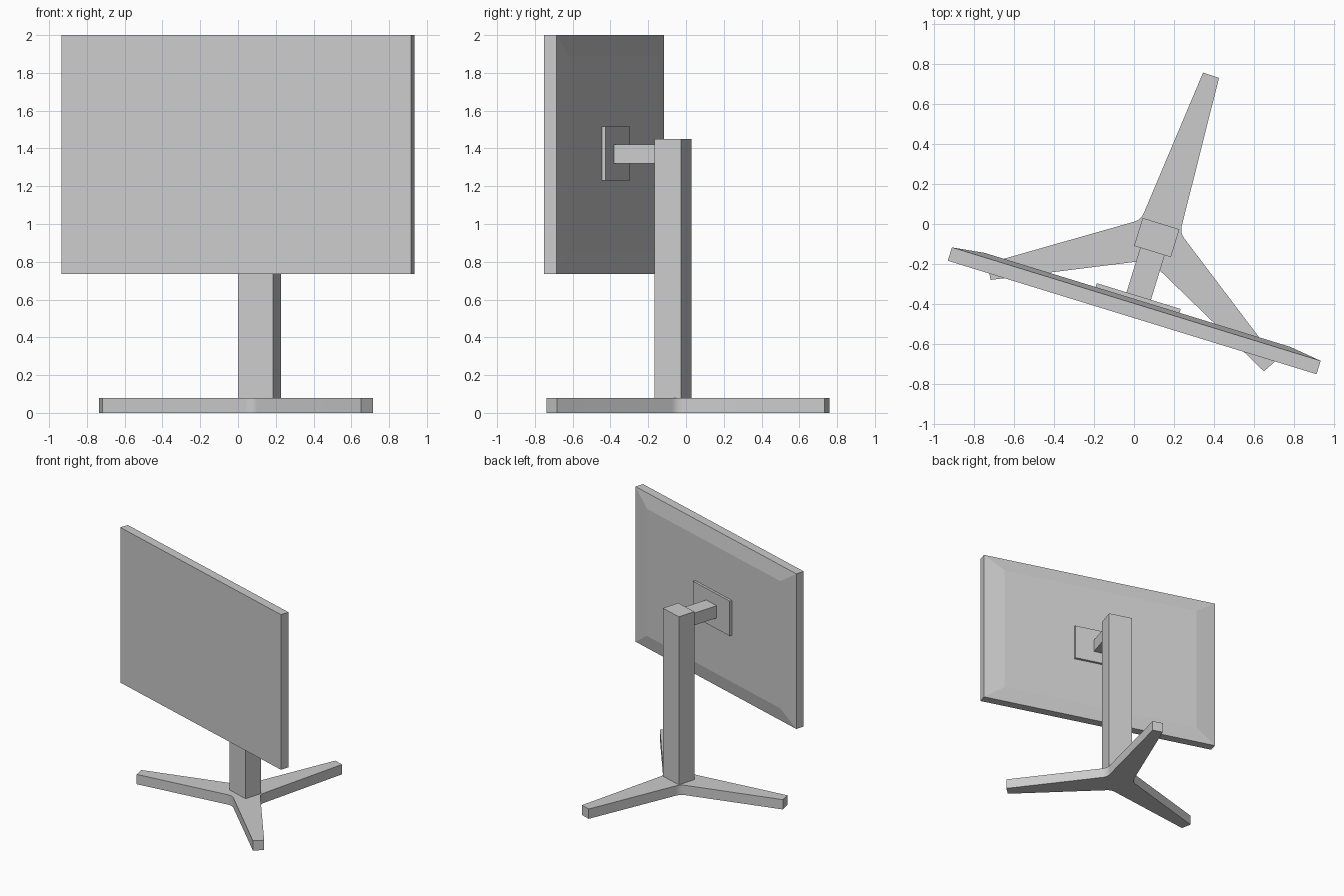
import bpy
import bmesh
from math import radians
from mathutils import Matrix, Vector

if "Cube" in bpy.data.objects:
    bpy.data.objects.remove(bpy.data.objects["Cube"], do_unlink=True)

GREY = (0.6, 0.6, 0.6, 1.0)
grey = bpy.data.materials.new("light grey plastic")
grey.use_nodes = True
grey.diffuse_color = GREY
grey.node_tree.nodes["Principled BSDF"].inputs["Base Color"].default_value = GREY

# The stand axis, and the turn shared by everything above the foot
AXIS = Vector((0.114, -0.068, 0))
TURN = radians(-17.1)


def add_object(name, bm, turn):
    bmesh.ops.recalc_face_normals(bm, faces=bm.faces)
    mesh = bpy.data.meshes.new(name)
    bm.to_mesh(mesh)
    bm.free()
    mesh.materials.append(grey)
    obj = bpy.data.objects.new(name, mesh)
    obj.location = AXIS
    obj.rotation_euler.z = turn
    bpy.context.collection.objects.link(obj)
    return obj


def box_bmesh(low, high):
    low, high = Vector(low), Vector(high)
    bm = bmesh.new()
    matrix = Matrix.Translation((low + high) / 2) @ Matrix.Diagonal((*(high - low), 1))
    bmesh.ops.create_cube(bm, size=1, matrix=matrix)
    return bm


def box(name, low, high):
    return add_object(name, box_bmesh(low, high), TURN)


# Screen: slab whose back is extruded into a shallow tapered hump
FRONT, BACK, HUMP = -0.419, -0.349, -0.327
BOTTOM, TOP = 0.735, 2.0
bm = box_bmesh((-0.967, FRONT, BOTTOM), (0.967, BACK, TOP))
bm.normal_update()
rear = max(bm.faces, key=lambda f: f.normal.y)
hump = bmesh.ops.extrude_discrete_faces(bm, faces=[rear])["faces"][0]
middle = (TOP + BOTTOM) / 2
for v in hump.verts:
    v.co.x *= 0.83
    v.co.y = HUMP
    v.co.z = middle + (v.co.z - middle) * 0.82
add_object("screen", bm, TURN)

# Mount and column
box("mount_plate", (-0.22, HUMP, 1.23), (0.22, -0.307, 1.515))
box("mount_arm", (-0.064, -0.307, 1.32), (0.064, -0.073, 1.42))
box("column", (-0.0965, -0.073, 0.08), (0.0965, 0.073, 1.45))

# Foot: three tapered legs with rounded inner corners, extruded upwards
LENGTH, TIP, TAPER, CORNER, STEPS = 0.858, 0.042, 0.0766, 0.119, 8
start_s = 0.098


def half_width(s):
    return TIP + TAPER * (LENGTH - s)


outline = []
for k in range(3):
    leg = Matrix.Rotation(radians(71.5 + 120 * k), 3, "Z")
    following = Matrix.Rotation(radians(71.5 + 120 * (k + 1)), 3, "Z")
    outline.append(leg @ Vector((LENGTH, -TIP, 0)))
    outline.append(leg @ Vector((LENGTH, TIP, 0)))
    a = leg @ Vector((start_s, half_width(start_s), 0))
    b = leg @ Matrix.Rotation(radians(60), 3, "Z") @ Vector((CORNER, 0, 0))
    c = following @ Vector((start_s, -half_width(start_s), 0))
    for i in range(STEPS + 1):
        t = i / STEPS
        outline.append(a.lerp(b, t).lerp(b.lerp(c, t), t))

bm = bmesh.new()
face = bm.faces.new([bm.verts.new(p) for p in outline])
top = bmesh.ops.extrude_face_region(bm, geom=[face])["geom"]
bmesh.ops.translate(bm, vec=(0, 0, 0.08),
                    verts=[g for g in top if isinstance(g, bmesh.types.BMVert)])
foot = add_object("foot", bm, 0)
bpy.ops.object.select_all(action="DESELECT")
foot.select_set(True)
bpy.context.view_layer.objects.active = foot
bpy.ops.object.shade_smooth_by_angle(angle=radians(30))
